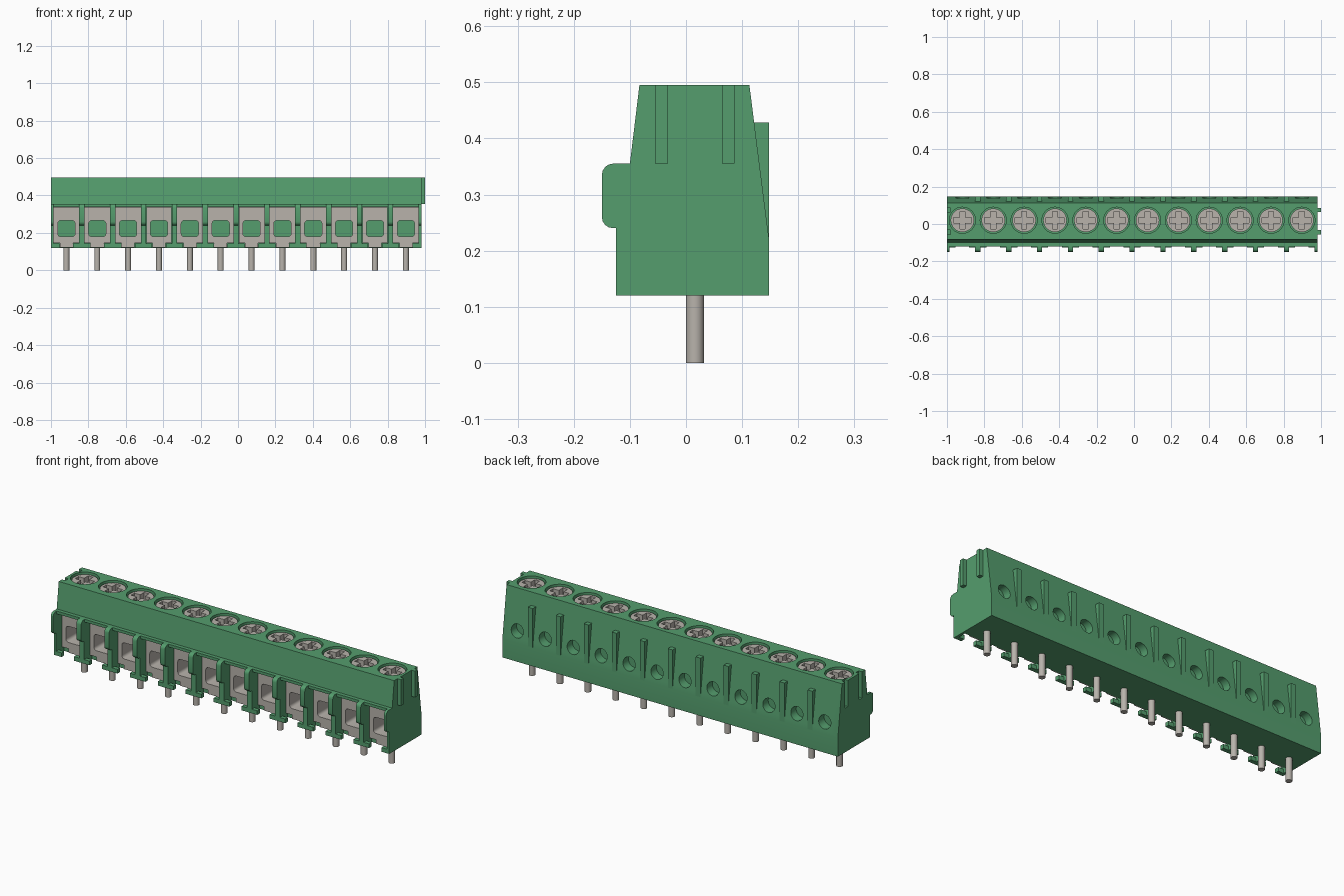
import bpy, bmesh, math
from mathutils import Matrix, Vector

cube = bpy.data.objects.get("Cube")
if cube:
    bpy.data.objects.remove(cube, do_unlink=True)


def material(name, rgb):
    m = bpy.data.materials.new(name)
    m.use_nodes = True
    m.diffuse_color = (*rgb, 1)
    m.node_tree.nodes["Principled BSDF"].inputs["Base Color"].default_value = (*rgb, 1)
    return m


GREEN = material("green plastic", (0.09, 0.34, 0.155))
METAL = material("warm grey metal", (0.48, 0.45, 0.41))

COUNT, PITCH = 12, 0.165
LEFT_END, RIGHT_END = -1.0, 0.98
CELLS = [LEFT_END + PITCH * (i + 0.5) for i in range(COUNT)]
WALLS = [LEFT_END + PITCH * i for i in range(COUNT + 1)]
SCREW_Y = 0.02


def box(bm, x0, x1, y0, y1, z0, z1):
    size = Vector((x1 - x0, y1 - y0, z1 - z0))
    mid = Vector((x0 + x1, y0 + y1, z0 + z1)) / 2
    bmesh.ops.create_cube(bm, size=1, matrix=Matrix.Translation(mid) @ Matrix.Diagonal((*size, 1)))


def cylinder(bm, centre, radius, depth, along_y=False, sides=32):
    turn = Matrix.Rotation(math.pi / 2 if along_y else 0, 4, 'X')
    bmesh.ops.create_cone(bm, cap_ends=True, segments=sides, radius1=radius, radius2=radius,
                          depth=depth, matrix=Matrix.Translation(centre) @ turn)


def prism(bm, points, offset):
    """Extrude a closed outline of 3D points by an offset."""
    face = bm.faces.new([bm.verts.new(p) for p in points])
    out = bmesh.ops.extrude_face_region(bm, geom=[face], use_keep_orig=True)
    bmesh.ops.translate(bm, vec=offset, verts=[v for v in out["geom"] if isinstance(v, bmesh.types.BMVert)])


def side_prism(bm, outline, x0, x1):
    prism(bm, [(x0, y, z) for y, z in outline], (x1 - x0, 0, 0))


def rounded(y0, y1, z0, z1, r, corners=4):
    """Rounded rectangle outline, counter-clockwise from the upper right."""
    pts = []
    centres = [(y1 - r, z1 - r), (y0 + r, z1 - r), (y0 + r, z0 + r), (y1 - r, z0 + r)]
    for k, (cy, cz) in enumerate(centres):
        for s in range(corners + 1):
            a = math.pi / 2 * (k + s / corners)
            pts.append((cy + r * math.cos(a), cz + r * math.sin(a)))
    return pts


def finish(bm, name, mat, smooth=False):
    bmesh.ops.recalc_face_normals(bm, faces=bm.faces)
    me = bpy.data.meshes.new(name)
    bm.to_mesh(me)
    bm.free()
    me.materials.append(mat)
    ob = bpy.data.objects.new(name, me)
    bpy.context.collection.objects.link(ob)
    if smooth:
        shade(ob)
    return ob


def activate(ob):
    bpy.ops.object.select_all(action='DESELECT')
    ob.select_set(True)
    bpy.context.view_layer.objects.active = ob


def shade(ob):
    activate(ob)
    bpy.ops.object.shade_smooth_by_angle(angle=math.radians(30))


def cut(ob, cutter):
    cutter.hide_render = True
    mod = ob.modifiers.new("cut", 'BOOLEAN')
    mod.operation, mod.solver, mod.object = 'DIFFERENCE', 'EXACT', cutter
    activate(ob)
    bpy.ops.object.modifier_apply(modifier=mod.name)
    bpy.data.objects.remove(cutter, do_unlink=True)
    shade(ob)


# Housing: constant section with an open front channel
bm = bmesh.new()
side_prism(bm, [(-0.083, 0.495), (-0.1, 0.355), (-0.12, 0.355), (-0.12, 0.34), (0.06, 0.34),
                (0.06, 0.145), (-0.06, 0.145), (-0.06, 0.12), (0.148, 0.12), (0.148, 0.22),
                (0.113, 0.495)], LEFT_END, RIGHT_END)
housing = finish(bm, "housing", GREEN)

# Screw wells, rear test holes and the two end grooves
GROOVES = [(-0.055, -0.032), (0.064, 0.086)]
bm = bmesh.new()
for x in CELLS:
    cylinder(bm, (x, SCREW_Y, 0.46), 0.07, 0.12)
    cylinder(bm, (x, 0.14, 0.28), 0.036, 0.09, along_y=True, sides=24)
for y0, y1 in GROOVES:
    box(bm, LEFT_END - 0.02, LEFT_END + 0.02, y0, y1, 0.355, 0.52)
cut(housing, finish(bm, "housing_cutter", GREEN))

# End ribs that mate with the grooves of the next block
bm = bmesh.new()
for y0, y1 in GROOVES:
    box(bm, RIGHT_END - 0.005, 1.0, y0, y1, 0.355, 0.495)
finish(bm, "end_ribs", GREEN)

# Partitions with rounded noses, and the foot plates at their front
nose = [p for p in rounded(-0.15, -0.05, 0.24, 0.355, 0.02) if p[0] < -0.1]
wall_outline = [(0.062, 0.355)] + nose + [(-0.125, 0.24), (-0.125, 0.12), (0.062, 0.12)]
bm = bmesh.new()
feet = bmesh.new()
for x in WALLS:
    side_prism(bm, wall_outline, max(x - 0.014, LEFT_END), min(x + 0.014, RIGHT_END))
    box(feet, max(x - 0.046, LEFT_END), min(x + 0.046, RIGHT_END), -0.125, -0.103, 0.12, 0.142)
finish(bm, "partitions", GREEN, smooth=True)
finish(feet, "foot_plates", GREEN)

# Wedge ribs on the back
bm = bmesh.new()
for x in WALLS[1:-1]:
    side_prism(bm, [(0.11, 0.428), (0.148, 0.428), (0.148, 0.22), (0.13, 0.22)], x - 0.014, x + 0.014)
finish(bm, "back_ribs", GREEN)

# Wire clamps with rounded windows, and the tabs beneath them
bm = bmesh.new()
holes = bmesh.new()
for x in CELLS:
    box(bm, x - 0.068, x + 0.068, -0.075, 0.058, 0.147, 0.338)
    window = rounded(x - 0.046, x + 0.046, 0.18, 0.266, 0.016)
    prism(holes, [(px, -0.1, pz) for px, pz in window], (0, 0.2, 0))
clamps = finish(bm, "wire_clamps", METAL)
cut(clamps, finish(holes, "window_cutter", METAL))
bm = bmesh.new()
for x in CELLS:
    box(bm, x - 0.035, x + 0.035, -0.07, -0.058, 0.123, 0.15)
finish(bm, "clamp_tabs", METAL)

# Screws with a cross recess
bm = bmesh.new()
cross = bmesh.new()
arm, half = 0.048, 0.014
for x in CELLS:
    cylinder(bm, (x, SCREW_Y, 0.443), 0.063, 0.085)
    quarter = [(arm, -half), (arm, half), (half, half)]
    plus = [Matrix.Rotation(k * math.pi / 2, 2) @ Vector(p) for k in range(4) for p in quarter]
    prism(cross, [(x + p.x, SCREW_Y + p.y, 0.455) for p in plus], (0, 0, 0.1))
screws = finish(bm, "screws", METAL)
cut(screws, finish(cross, "cross_cutter", METAL))

# Solder pins
bm = bmesh.new()
for x in CELLS:
    cylinder(bm, (x, 0.016, 0.07), 0.016, 0.14, sides=24)
finish(bm, "pins", METAL, smooth=True)
